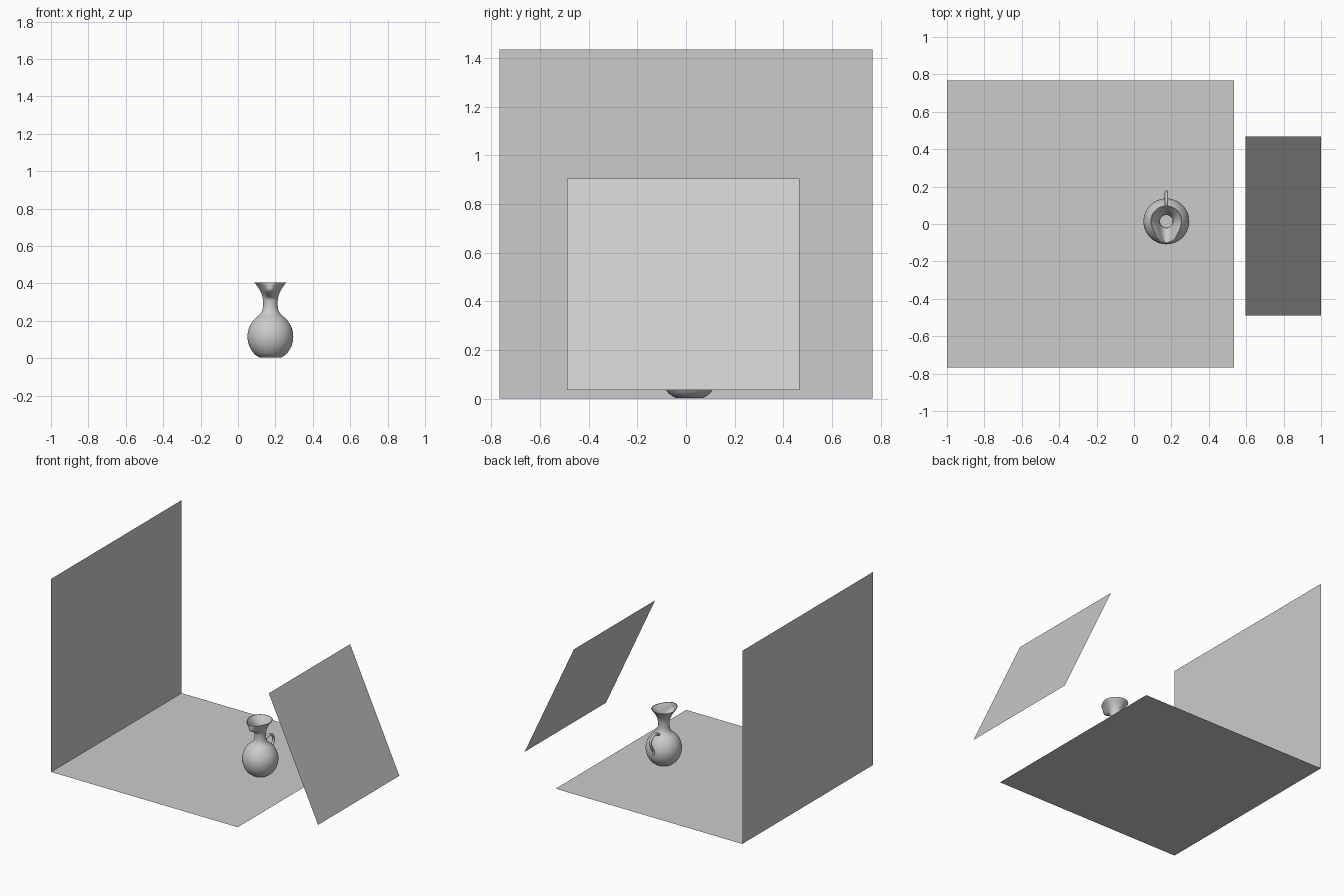
import bpy, bmesh, math
from mathutils import Vector

if "Cube" in bpy.data.objects:
    bpy.data.objects.remove(bpy.data.objects["Cube"])

CX, CY = 0.173, 0.014


def add_mesh(name, bm, smooth=False):
    me = bpy.data.meshes.new(name)
    bm.to_mesh(me)
    bm.free()
    ob = bpy.data.objects.new(name, me)
    bpy.context.collection.objects.link(ob)
    if smooth:
        bpy.ops.object.select_all(action='DESELECT')
        ob.select_set(True)
        bpy.context.view_layer.objects.active = ob
        bpy.ops.object.shade_smooth_by_angle(angle=math.radians(50))
    return ob


def sheet(name, corners):
    bm = bmesh.new()
    bm.faces.new([bm.verts.new(c) for c in corners])
    return add_mesh(name, bm)


def spline(pts, steps):
    """Catmull-Rom curve through 2D points."""
    p = [Vector(q) for q in pts]
    p = [2 * p[0] - p[1]] + p + [2 * p[-1] - p[-2]]
    out = []
    for i in range(1, len(p) - 2):
        a, b, c, d = p[i - 1:i + 3]
        for k in range(steps):
            t = k / steps
            out.append(0.5 * (2 * b + (c - a) * t + (2 * a - 5 * b + 4 * c - d) * t ** 2
                              + (3 * b - a - 3 * c + d) * t ** 3))
    return out + [p[-2]]


# Flat studio sheets: floor, back wall and tilted reflector
sheet("floor_sheet", [(-1, -.767, 0), (.535, -.767, 0), (.535, .767, 0), (-1, .767, 0)])
sheet("wall_sheet", [(-1, -.767, 0), (-1, .767, 0), (-1, .767, 1.435), (-1, -.767, 1.435)])
sheet("tilted_panel", [(1, -.488, .035), (.595, -.488, .905), (.595, .467, .905), (1, .467, .035)])

# Jug: outer profile up to the rim, then a thin inner wall back down
outer = spline([(.058, .003), (.088, .025), (.114, .068), (.1225, .118), (.113, .165),
                (.088, .206), (.056, .235), (.042, .262), (.039, .298), (.044, .335),
                (.060, .370), (.085, .405)], 4)
inner = [Vector((p.x - .005, max(p.y, .01))) for p in reversed(outer)]
SEG = 64


def jug_point(r, z, i, lip):
    a = 2 * math.pi * i / SEG
    x, y = r * math.sin(a), -r * math.cos(a)
    # Pull the front of the rim out into a pouring lip
    t = min(max((z - .315) / .055, 0), 1)
    w = max(math.cos(a), 0) ** 4 * t * t * (3 - 2 * t)
    return (CX + x, CY + y + (-lip - y) * w, z)


bm = bmesh.new()
rings = []
for prof, lip in ((outer, .118), (inner, .113)):
    rings += [[bm.verts.new(jug_point(p.x, p.y, i, lip)) for i in range(SEG)] for p in prof]
for lo, hi in zip(rings, rings[1:]):
    for i in range(SEG):
        j = (i + 1) % SEG
        bm.faces.new((lo[i], lo[j], hi[j], hi[i]))
bm.faces.new(rings[0][::-1])
bm.faces.new(rings[-1])
bmesh.ops.recalc_face_normals(bm, faces=bm.faces)
add_mesh("jug_body", bm, smooth=True)

# Handle: round tube looping from the neck down onto the belly
path = spline([(.045, .222), (.072, .243), (.110, .252), (.146, .232), (.157, .198),
               (.141, .163), (.124, .135), (.123, .108)], 4)
N = 12
bm = bmesh.new()
rings = []
for k, p in enumerate(path):
    d = (path[min(k + 1, len(path) - 1)] - path[max(k - 1, 0)]).normalized()
    ring = []
    for i in range(N):
        a = 2 * math.pi * i / N
        s, c = .009 * math.sin(a), .009 * math.cos(a)
        ring.append(bm.verts.new((CX + s, CY + p.x - d.y * c, p.y + d.x * c)))
    rings.append(ring)
for lo, hi in zip(rings, rings[1:]):
    for i in range(N):
        j = (i + 1) % N
        bm.faces.new((lo[i], lo[j], hi[j], hi[i]))
bm.faces.new(rings[0][::-1])
bm.faces.new(rings[-1])
bmesh.ops.recalc_face_normals(bm, faces=bm.faces)
add_mesh("jug_handle", bm, smooth=True)
